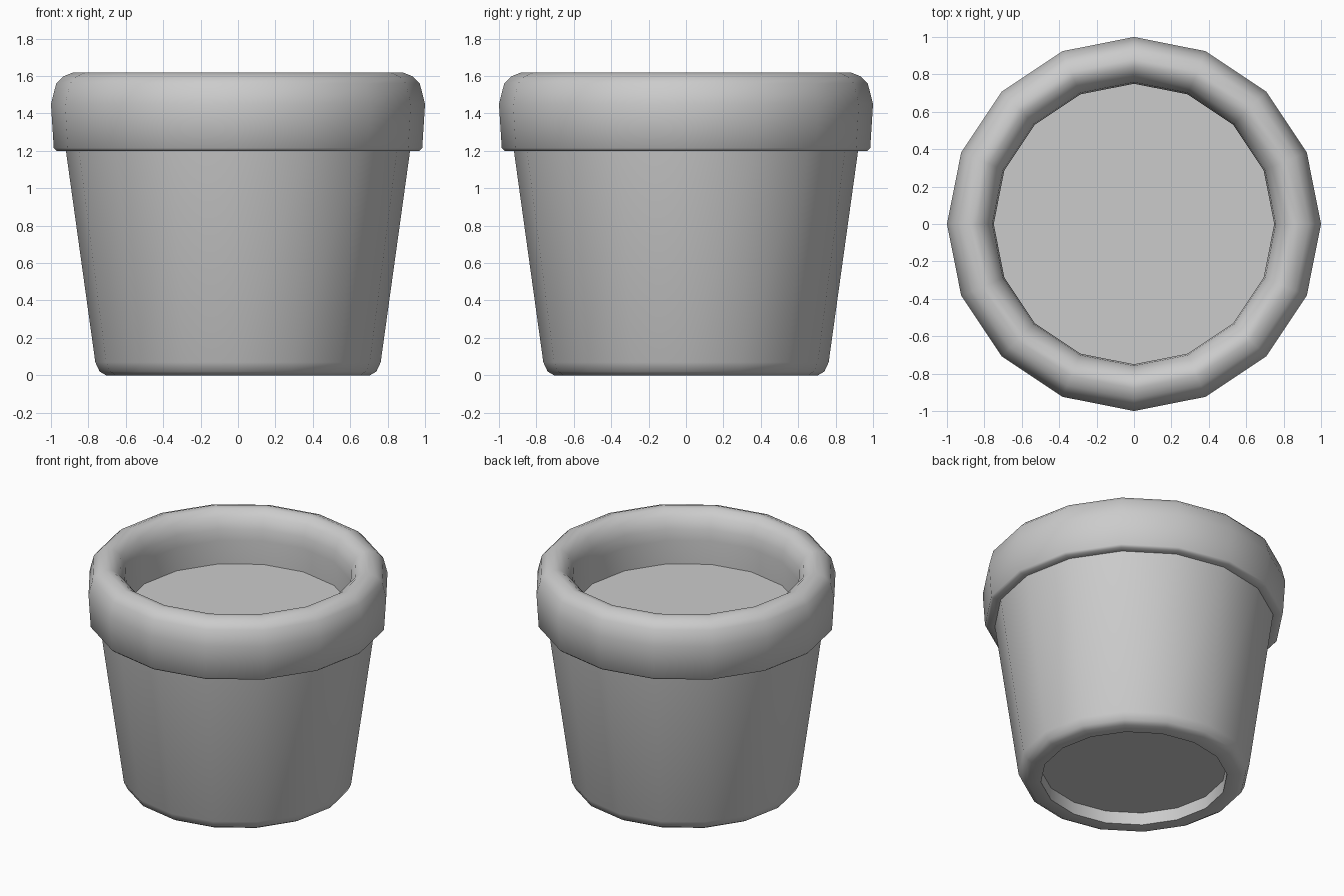
import bpy, bmesh, math

if "Cube" in bpy.data.objects:
    bpy.data.objects.remove(bpy.data.objects["Cube"])

SIDES = 16


def lathe(name, profile, cap_start=False):
    """Turn an (r, z) profile around z; optionally close the first ring."""
    bm = bmesh.new()
    rings = []
    for r, z in profile:
        rings.append([bm.verts.new((r * math.cos(2 * math.pi * i / SIDES),
                                    r * math.sin(2 * math.pi * i / SIDES), z))
                      for i in range(SIDES)])
    for a, b in zip(rings, rings[1:]):
        for i in range(SIDES):
            j = (i + 1) % SIDES
            bm.faces.new((a[i], a[j], b[j], b[i]))
    if cap_start:
        bm.faces.new(rings[0][::-1])
    mesh = bpy.data.meshes.new(name)
    bm.to_mesh(mesh)
    bm.free()
    obj = bpy.data.objects.new(name, mesh)
    bpy.context.collection.objects.link(obj)
    bpy.context.view_layer.objects.active = obj
    obj.select_set(True)
    bpy.ops.object.shade_smooth_by_angle(angle=math.radians(50))
    obj.select_set(False)
    return obj


# Pot: recessed base, tapered wall, rolled rim and inner wall
lathe("pot", [
    (0.615, 0.09), (0.615, 0.0), (0.705, 0.0), (0.74, 0.02), (0.763, 0.07),
    (0.92, 1.2), (0.97, 1.2), (0.985, 1.215), (1.0, 1.45), (0.972, 1.56),
    (0.935, 1.598), (0.88, 1.62), (0.84, 1.615), (0.79, 1.575),
    (0.758, 1.50), (0.75, 1.42), (0.75, 1.25),
], cap_start=True)

# Soil: flat disc closing the inside of the pot
bpy.ops.mesh.primitive_circle_add(vertices=SIDES, radius=0.75, fill_type='NGON',
                                  location=(0, 0, 1.25),
                                  rotation=(0, 0, 0))
bpy.context.object.name = "soil"
